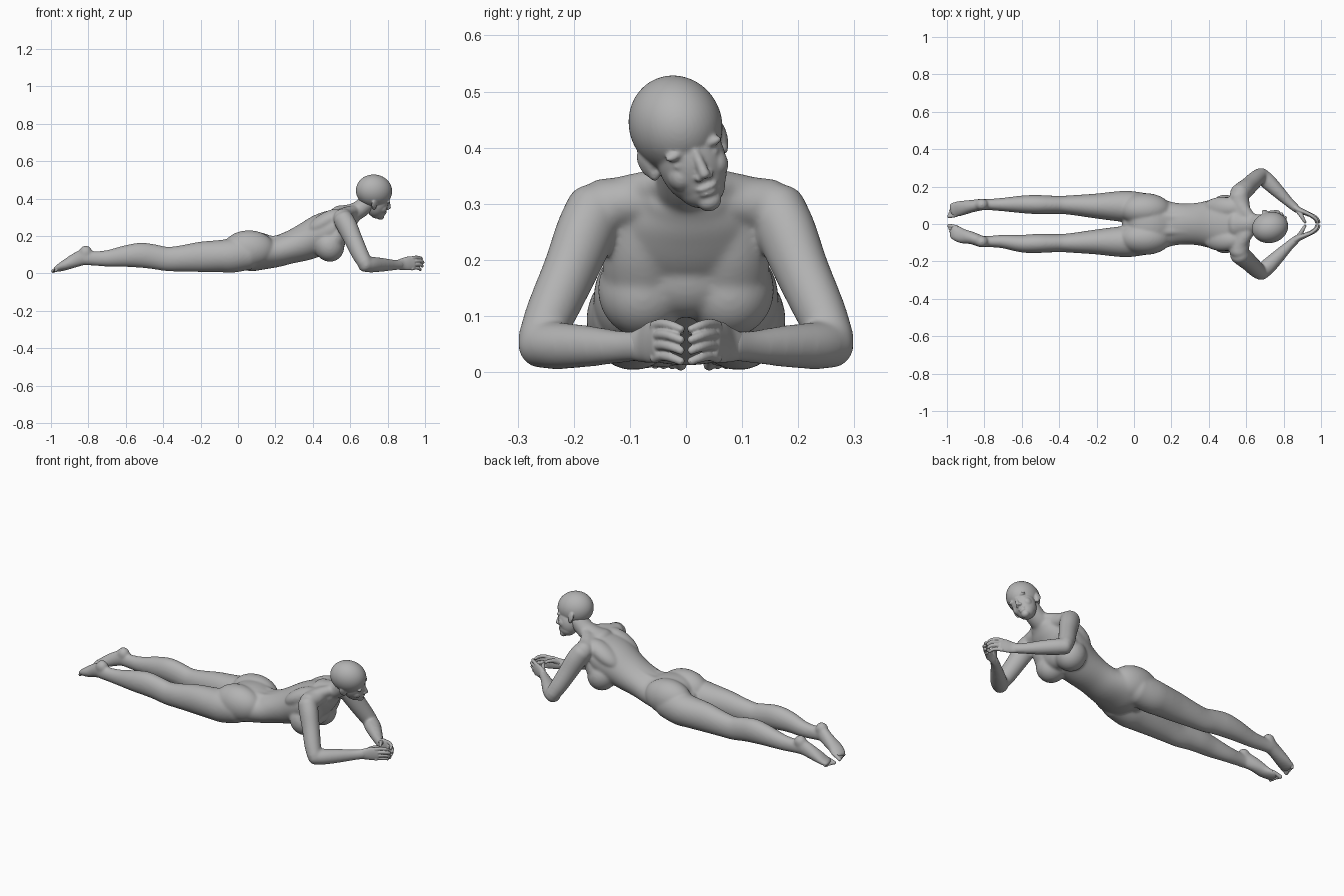
import bpy, bmesh, math
from mathutils import Vector, Matrix, Euler

cube = bpy.data.objects.get("Cube")
if cube:
    bpy.data.objects.remove(cube, do_unlink=True)

# Single matte grey
grey = bpy.data.materials.new("matte_grey")
grey.use_nodes = True
COL = (0.45, 0.45, 0.45, 1)
grey.diffuse_color = COL
bsdf = next(n for n in grey.node_tree.nodes if n.type == 'BSDF_PRINCIPLED')
bsdf.inputs["Base Color"].default_value = COL
bsdf.inputs["Roughness"].default_value = 0.7


def spline(pts, steps=4):
    """Smooth the sections (x, y, z, half_side, half_up) with a Catmull-Rom curve."""
    p = [Vector(q) for q in pts]
    p = [p[0] * 2 - p[1]] + p + [p[-1] * 2 - p[-2]]
    out = []
    for i in range(1, len(p) - 2):
        a, b, c, d = p[i - 1:i + 3]
        for k in range(steps):
            t = k / steps
            out.append(0.5 * (2 * b + (c - a) * t + (2 * a - 5 * b + 4 * c - d) * t * t
                              + (3 * b - a - 3 * c + d) * t ** 3))
    return out + [p[-2]]


def tube(bm, pts, s=1, n=32):
    """Loft ellipses along a path with rounded ends; s = -1 mirrors to the right."""
    sec = spline(pts)
    pos = [Vector(q[:3]) for q in sec]
    tan = [(pos[min(i + 1, len(pos) - 1)] - pos[max(i - 1, 0)]).normalized()
           for i in range(len(pos))]
    rows = [(c, t, q[3], q[4]) for c, t, q in zip(pos, tan, sec)]

    def cap(row, sign):
        c, t, a, b = row
        r = min(a, b) * 0.7
        return [(c + t * sign * r * math.sin(w), t, a * math.cos(w), b * math.cos(w))
                for w in (0.5, 1.0, 1.35)]
    rows = cap(rows[0], -1)[::-1] + rows + cap(rows[-1], 1)
    rings = []
    for c, t, a, b in rows:
        side = t.cross(Vector((0, 0, 1))).normalized()
        up = side.cross(t)
        ring = []
        for k in range(n):
            w = 2 * math.pi * k / n
            v = c + side * a * math.cos(w) + up * b * math.sin(w)
            ring.append(bm.verts.new((v.x, v.y * s, v.z)))
        rings.append(ring)
    for r0, r1 in zip(rings, rings[1:]):
        for k in range(n):
            bm.faces.new((r0[k], r0[(k + 1) % n], r1[(k + 1) % n], r1[k]))
    bm.faces.new(rings[0][::-1])
    bm.faces.new(rings[-1])


def ball(bm, c, r, rot=(0, 0, 0)):
    m = (Matrix.Translation(c) @ Euler([math.radians(a) for a in rot]).to_matrix().to_4x4()
         @ Matrix.Diagonal((*r, 1)))
    bmesh.ops.create_uvsphere(bm, u_segments=48, v_segments=32, radius=1, matrix=m)


def finish(bm, name, voxel, smooth, matrix=None):
    """Fuse the overlapping volumes into one skin and smooth it."""
    bmesh.ops.recalc_face_normals(bm, faces=bm.faces)
    me = bpy.data.meshes.new(name)
    bm.to_mesh(me)
    bm.free()
    me.materials.append(grey)
    ob = bpy.data.objects.new(name, me)
    bpy.context.collection.objects.link(ob)
    if matrix:
        me.transform(matrix)
    rm = ob.modifiers.new("fuse", 'REMESH')
    rm.mode = 'VOXEL'
    rm.voxel_size = voxel
    rm.use_smooth_shade = True
    sm = ob.modifiers.new("soften", 'SMOOTH')
    sm.factor = 0.5
    sm.iterations = smooth


# Torso and neck
body = bmesh.new()
tube(body, [(-.02, 0, .1, .08, .06), (.03, 0, .112, .155, .098), (.1, 0, .118, .155, .104),
            (.19, 0, .115, .121, .085), (.27, 0, .136, .109, .086), (.36, 0, .168, .117, .099),
            (.45, 0, .212, .14, .107), (.52, 0, .25, .145, .097), (.57, 0, .285, .12, .075),
            (.6, 0, .31, .085, .058)], n=48)
tube(body, [(.54, 0, .303, .08, .06), (.6, 0, .318, .06, .052), (.65, 0, .342, .053, .048),
            (.7, 0, .385, .053, .048)])
# chest between the breasts
ball(body, (.497, 0, .19), (.075, .11, .095), (0, -20, 0))
# (side, ankle y, toe y): the right foot turns further inward
LEGS = ((1, .104, .074), (-1, .094, .042))
for s, ankle, toe in LEGS:
    # buttock, breast, shoulder blade
    ball(body, (.058, .077 * s, .13), (.14, .088, .1))
    ball(body, (.487, .077 * s, .147), (.08, .08, .086), (0, -25, 0))
    tube(body, [(.5, .077, .15, .072, .06), (.54, .085, .21, .064, .05),
                (.562, .092, .27, .05, .04)], s)
    ball(body, (.47, .085 * s, .278), (.11, .06, .047), (0, -30, 0))
    # back muscle beside the spine
    tube(body, [(.1, .04, .195, .03, .02), (.2, .036, .18, .026, .022),
                (.3, .036, .212, .026, .024), (.42, .04, .284, .03, .024)], s)
    # shoulder bridge and the slope from the neck
    tube(body, [(.575, .0, .312, .05, .045), (.572, .08, .306, .05, .045),
                (.56, .15, .295, .052, .05)], s)
    tube(body, [(.628, .025, .338, .03, .028), (.59, .07, .327, .036, .032),
                (.555, .13, .309, .042, .036)], s)
    # upper arm
    tube(body, [(.562, .16, .292, .052, .054), (.586, .18, .247, .051, .056),
                (.617, .207, .18, .047, .051), (.652, .241, .105, .044, .046),
                (.679, .262, .055, .039, .04)], s)
    # forearm
    tube(body, [(.674, .264, .049, .041, .041), (.715, .228, .047, .043, .042),
                (.77, .174, .046, .036, .037), (.83, .115, .045, .026, .029),
                (.872, .078, .047, .021, .028)], s)
    # leg
    tube(body, [(.06, .085, .105, .08, .085), (-.03, .093, .095, .084, .091),
                (-.1, .095, .092, .079, .086), (-.2, .096, .088, .067, .081),
                (-.3, .1, .08, .056, .07), (-.38, .102, .077, .049, .065),
                (-.45, .103, .089, .049, .066), (-.52, .104, .097, .051, .067),
                (-.6, .105, .092, .047, .058), (-.7, ankle, .08, .036, .044),
                (-.78, ankle, .08, .03, .038), (-.82, ankle, .082, .03, .038)], s)
    # heel and foot
    ball(body, (-.814, ankle * s, .112), (.035, .032, .037))
    mid = (ankle + toe) / 2
    tube(body, [(-.815, ankle, .092, .031, .045), (-.87, mid + .006, .07, .034, .038),
                (-.92, mid - .004, .046, .04, .029), (-.955, toe + .004, .029, .041, .02),
                (-.972, toe, .023, .04, .016)], s)
finish(body, "body", .0055, 20)

# Toes and hands
for (s, ankle, toe), side in zip(LEGS, ("left", "right")):
    toes = bmesh.new()
    for k in range(5):
        y = toe + .015 * (k - 2)
        r = .0105 if k == 0 else .008
        tip = -.99 + .004 * k
        tube(toes, [(-.945, y + .005, .031, r, r), (-.97, y, .022, r, r),
                    (tip, y - .003, .012, r, r)], s, 12)
    finish(toes, side + "_toes", .003, 3)

    hand = bmesh.new()
    # palm, a slab standing on edge
    tube(hand, [(.855, .093, .046, .02, .026), (.88, .075, .049, .017, .032),
                (.91, .063, .053, .014, .037), (.94, .05, .055, .012, .036)], s)
    # four curled fingers meeting the other hand
    for k in range(4):
        z = .025 + .019 * k
        reach = (-.01, 0, .004, -.004)[k]
        tube(hand, [(.93, .056, z, .0098, .0098), (.957 + reach, .043, z + .004, .0092, .0092),
                    (.978 + reach, .026, z + .001, .0085, .0085),
                    (.986 + reach, .008, z - .006, .0075, .0075)], s, 12)
    # thumb
    tube(hand, [(.875, .072, .06, .013, .013), (.892, .048, .073, .0115, .0115),
                (.905, .026, .076, .0095, .0095), (.915, .009, .073, .008, .008)], s, 12)
    finish(hand, side + "_hand", .0026, 4)

# Head, modelled facing +x, then tilted into place
head = bmesh.new()
ball(head, (-.004, 0, .018), (.098, .082, .088))
ball(head, (.03, 0, -.045), (.06, .061, .082))
ball(head, (.044, 0, -.055), (.044, .05, .075))
ball(head, (.037, 0, -.09), (.046, .044, .042), (0, 25, 0))
ball(head, (.064, 0, -.118), (.021, .022, .019))
ball(head, (.032, 0, .01), (.06, .068, .055))
# nose
tube(head, [(.082, 0, -.02, .008, .009), (.091, 0, -.042, .009, .01),
            (.099, 0, -.063, .0105, .011)], 1, 16)
# lips
ball(head, (.08, 0, -.089), (.012, .021, .006))
ball(head, (.078, 0, -.1), (.012, .018, .0065))
for s in (1, -1):
    # brow, cheek, eye, nostril, ear
    ball(head, (.071, .03 * s, -.016), (.014, .026, .01), (0, 0, -24 * s))
    ball(head, (.053, .035 * s, -.06), (.027, .022, .027))
    ball(head, (.068, .03 * s, -.036), (.014, .015, .009))
    ball(head, (.09, .01 * s, -.067), (.01, .008, .007))
    ball(head, (-.006, .075 * s, -.03), (.018, .008, .026), (0, -12, -22 * s))
    ball(head, (.0, .067 * s, -.05), (.011, .01, .014))
place = (Matrix.Translation((.727, -.012, .424)) @ Matrix.Rotation(math.radians(12), 4, 'Z')
         @ Matrix.Rotation(math.radians(21), 4, 'X') @ Matrix.Rotation(math.radians(9), 4, 'Y'))
finish(head, "head", .0032, 9, place)
